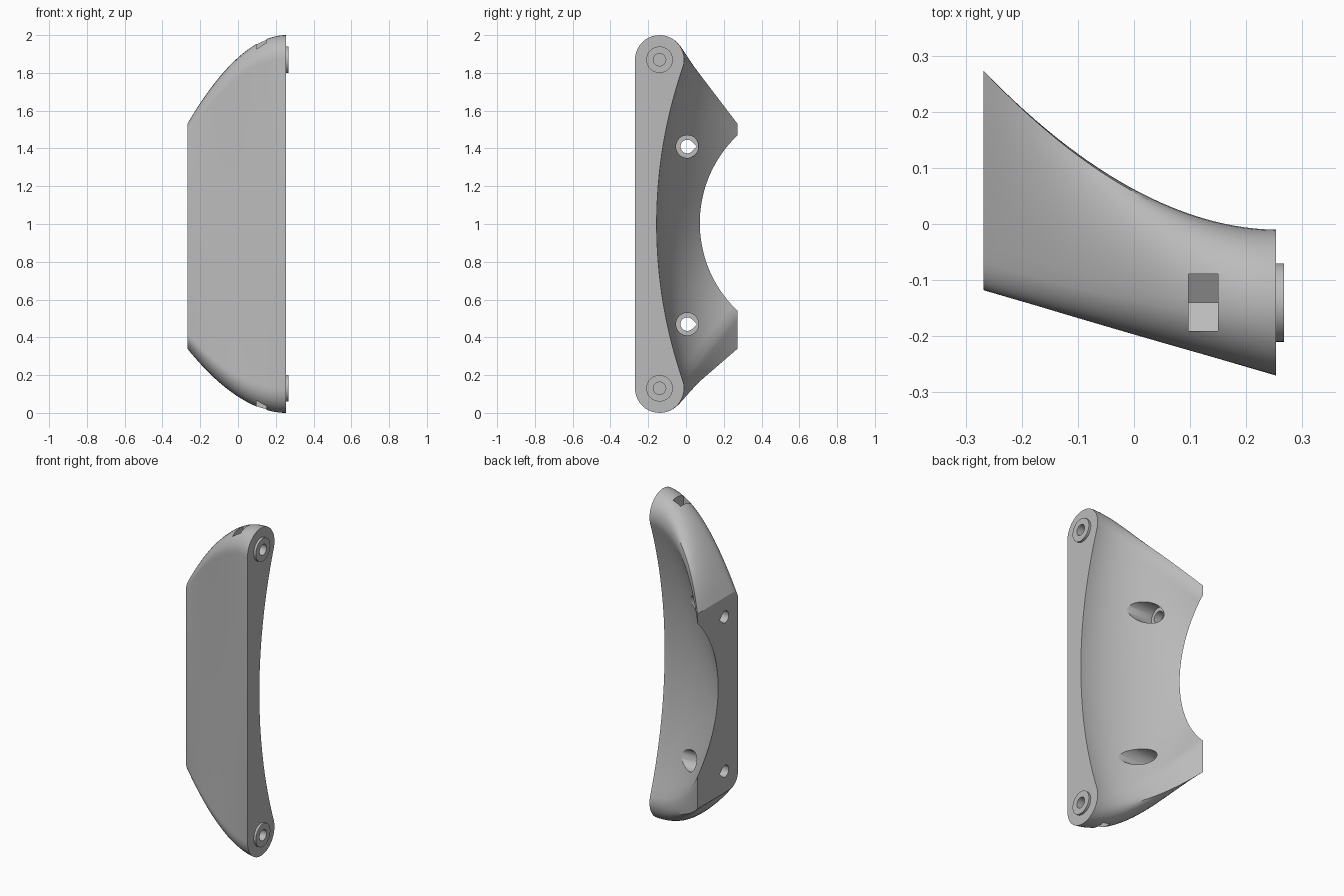
import bpy
import bmesh
from math import sin, cos, radians, sqrt

if "Cube" in bpy.data.objects:
    bpy.data.objects.remove(bpy.data.objects["Cube"], do_unlink=True)

X_BACK, X_PAD, X_BOSS = -0.268, 0.253, 0.267
BOSS_Y, BOSS_Z, ROUND = -0.14, 0.13, 0.13

grey = bpy.data.materials.new("plain grey")
grey.use_nodes = True
grey.diffuse_color = (0.5, 0.5, 0.5, 1)
grey.node_tree.nodes["Principled BSDF"].inputs["Base Color"].default_value = (0.5, 0.5, 0.5, 1)


def loft(name, rings):
    """Skin a list of closed point rings and cap both ends."""
    bm = bmesh.new()
    loops = [[bm.verts.new(p) for p in ring] for ring in rings]
    n = len(loops[0])
    for a, b in zip(loops, loops[1:]):
        for i in range(n):
            j = (i + 1) % n
            bm.faces.new((a[i], a[j], b[j], b[i]))
    bm.faces.new(loops[0])
    bm.faces.new(loops[-1])
    bmesh.ops.recalc_face_normals(bm, faces=bm.faces)
    mesh = bpy.data.meshes.new(name)
    bm.to_mesh(mesh)
    bm.free()
    mesh.materials.append(grey)
    obj = bpy.data.objects.new(name, mesh)
    bpy.context.collection.objects.link(obj)
    return obj


def prism(name, outline, x0, x1):
    return loft(name, [[(x, y, z) for y, z in outline] for x in (x0, x1)])


def arc(cy, cz, r, start, end, n):
    """n + 1 points on a circle, angles in degrees from +y towards +z."""
    angles = [radians(start + (end - start) * i / n) for i in range(n + 1)]
    return [(cy + r * cos(a), cz + r * sin(a)) for a in angles]


def circle(cy, cz, r, n=40):
    return arc(cy, cz, r, 0, 360, n)[:-1]


def line(p, q, n):
    return [(p[0] + (q[0] - p[0]) * i / n, p[1] + (q[1] - p[1]) * i / n) for i in range(n + 1)]


def hollow(y_end, sag, z_top, z_low, n):
    """Concave circular edge running downwards."""
    h = (z_top - z_low) / 2
    r = (h * h + sag * sag) / (2 * sag)
    zs = [h - 2 * h * i / n for i in range(n + 1)]
    return [(y_end - sag + r - sqrt(r * r - z * z), (z_top + z_low) / 2 + z) for z in zs]


def apply_boolean(target, tool, operation):
    mod = target.modifiers.new(tool.name, 'BOOLEAN')
    mod.object, mod.operation, mod.solver = tool, operation, 'EXACT'
    bpy.context.view_layer.objects.active = target
    bpy.ops.object.modifier_apply(modifier=mod.name)
    bpy.data.objects.remove(tool, do_unlink=True)


# Pad end outline: a slot with a gently hollow rear edge
top = arc(BOSS_Y, 2 - BOSS_Z, ROUND, 180, 18, 18)
top += arc(BOSS_Y, 2 - BOSS_Z, ROUND, 18, -18, 4)[1:]
low = [(y, 2 - z) for y, z in reversed(top)]
pad_end = top + hollow(top[-1][0], 0.139, top[-1][1], low[0][1], 32)[1:-1] + low


# Mounting end outline: a block with rounded front corners and a deep notch
def block_corner(z_out, z_notch, r):
    s = 1 if z_out > z_notch else -1
    pts = [(y, z_out + s * (z - r)) for y, z in arc(-0.118 + r, 0, r, 180, 90, 8)]
    pts += line((-0.118 + r, z_out), (0.273, z_out), 10)[1:]
    return pts + line((0.273, z_out), (0.273, z_notch), 4)[1:]


upper = block_corner(1.53, 1.47, 0.05)
lower = block_corner(0.34, 0.54, 0.08)[::-1]
mount_end = upper + hollow(0.273, 0.2, 1.47, 0.54, 32)[1:-1] + lower

# Blend: the front stays flat while the rear sweeps outwards
STEPS = 28
cap = 18
total = len(pad_end)
rings = []
for k in range(STEPS + 1):
    t = k / STEPS
    sweep = t ** 1.9
    ring = []
    for i, (p, q) in enumerate(zip(pad_end, mount_end)):
        w = min(1, i / cap, (total - 1 - i) / cap)
        f = t + (sweep - t) * w
        ring.append((X_PAD + (X_BACK - X_PAD) * t,
                     p[0] + (q[0] - p[0]) * f,
                     p[1] + (q[1] - p[1]) * sweep))
    rings.append(ring)
bracket = loft("bracket_body", rings)

# Raised bosses with bolt holes and nut slots, at both ends
for side, sign in (("lower", -1), ("upper", 1)):
    z = 1 + sign * (1 - BOSS_Z)
    apply_boolean(bracket, prism(side + "_boss", circle(BOSS_Y, z, 0.07), 0.2, X_BOSS), 'UNION')
    apply_boolean(bracket, prism(side + "_bolt_hole", circle(BOSS_Y, z, 0.033), 0.05, 0.4), 'DIFFERENCE')
    w, h = 0.051, 0.03
    slot = [(BOSS_Y + dy, z + sign * dz) for dy, dz in
            ((0, -2 * h), (w, -h), (w, 0.3), (-w, 0.3), (-w, -h))]
    apply_boolean(bracket, prism(side + "_nut_slot", slot, 0.097, 0.15), 'DIFFERENCE')

# Mounting holes: a teardrop bore with a wide round pocket
for side, z in (("lower", 0.47), ("upper", 1.41)):
    bore = arc(0.007, z, 0.036, 45, 315, 30) + [(0.007 + 0.036 * sqrt(2), z)]
    apply_boolean(bracket, prism(side + "_bore", bore, -0.4, 0.1), 'DIFFERENCE')
    apply_boolean(bracket, prism(side + "_pocket", circle(0.007, z, 0.06), -0.17, 0.4), 'DIFFERENCE')

bpy.ops.object.select_all(action='DESELECT')
bracket.select_set(True)
bpy.context.view_layer.objects.active = bracket
bpy.ops.object.shade_smooth_by_angle(angle=radians(30))
